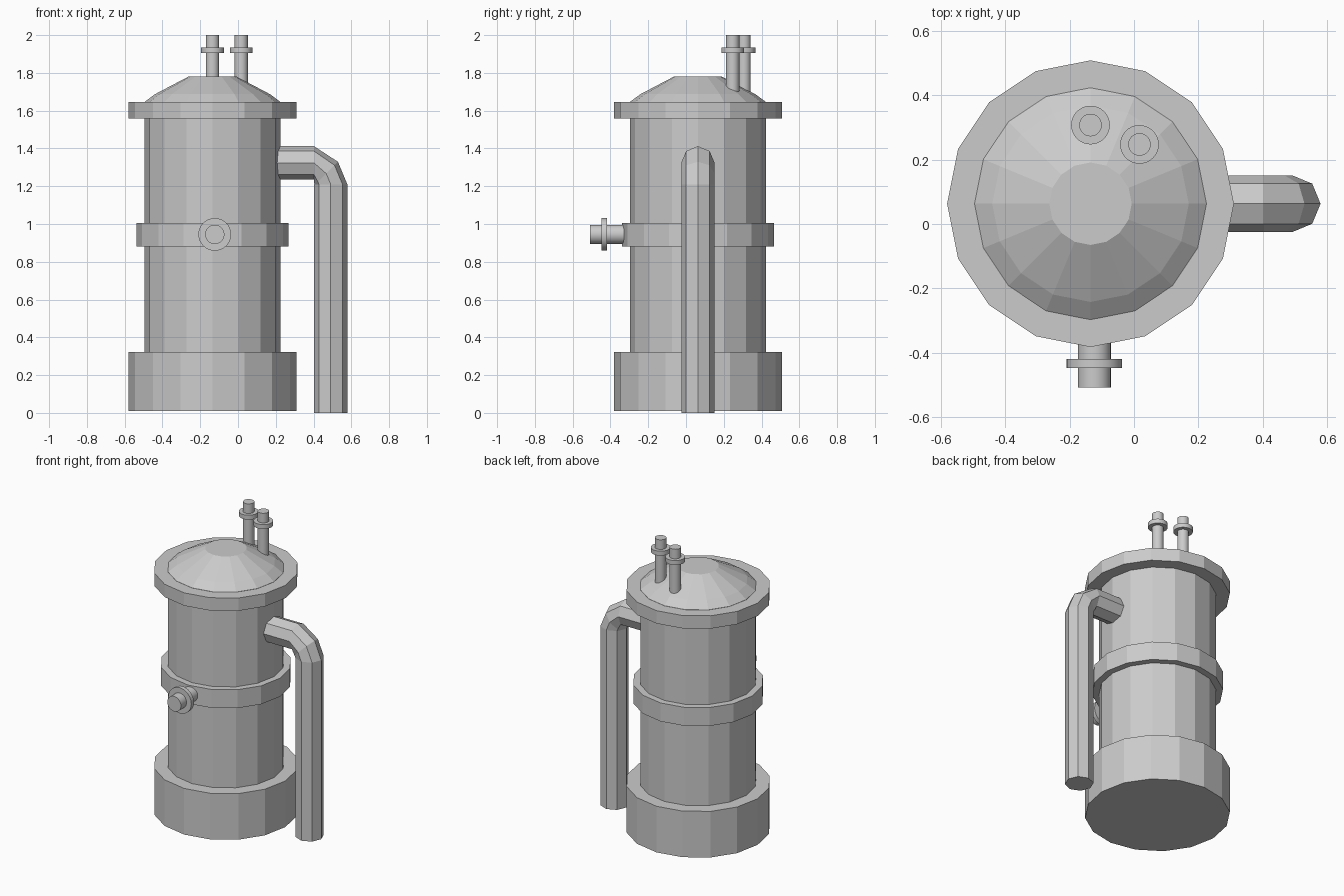
import bpy, bmesh, math
from mathutils import Vector

if "Cube" in bpy.data.objects:
    bpy.data.objects.remove(bpy.data.objects["Cube"])

CX, CY = -0.135, 0.063   # tank axis


def finish(bm, name, smooth=False):
    bmesh.ops.recalc_face_normals(bm, faces=bm.faces)
    me = bpy.data.meshes.new(name)
    bm.to_mesh(me)
    bm.free()
    ob = bpy.data.objects.new(name, me)
    bpy.context.collection.objects.link(ob)
    if smooth:
        bpy.context.view_layer.objects.active = ob
        ob.select_set(True)
        bpy.ops.object.shade_smooth_by_angle(angle=math.radians(30))
        ob.select_set(False)
    return ob


def skin(bm, rings):
    """Join equal-length vertex loops into a closed tube with end caps."""
    n = len(rings[0])
    vs = [[bm.verts.new(p) for p in r] for r in rings]
    for a, b in zip(vs, vs[1:]):
        for i in range(n):
            bm.faces.new((a[i], a[(i + 1) % n], b[(i + 1) % n], b[i]))
    bm.faces.new(vs[0])
    bm.faces.new(vs[-1])


def lathe(name, origin, profile, sides, axis='Z', smooth=False):
    """Turn a (radius, height) profile about the Z or Y axis."""
    rings = []
    for r, h in profile:
        ring = []
        for i in range(sides):
            a = math.tau * i / sides
            u, v = r * math.cos(a), r * math.sin(a)
            off = (u, v, h) if axis == 'Z' else (u, h, v)
            ring.append(Vector(origin) + Vector(off))
        rings.append(ring)
    bm = bmesh.new()
    skin(bm, rings)
    return finish(bm, name, smooth)


# Tank: shell, base, middle band, top rim and domed lid
axis = (CX, CY, 0)
for name, profile in {
    "tank_shell": [(0.36, 0.30), (0.36, 1.58)],
    "base_ring": [(0.445, 0.01), (0.445, 0.322)],
    "middle_band": [(0.403, 0.88), (0.403, 1.005)],
    "top_rim": [(0.445, 1.558), (0.445, 1.645)],
    "domed_lid": [(0.36, 1.64), (0.36, 1.646), (0.305, 1.687), (0.128, 1.78)],
}.items():
    lathe(name, axis, profile, 16)


# Flanged stub pipes: two on the lid, one on the front
def stub(name, origin, r, rf, start, f0, f1, end, axis):
    lathe(name, origin, [(r, start), (r, f0), (rf, f0), (rf, f1), (r, f1), (r, end)],
          32, axis, True)


stub("lid_pipe_back", (CX, 0.307, 0), 0.035, 0.06, 1.66, 1.905, 1.935, 2.0, 'Z')
stub("lid_pipe_side", (0.017, 0.247, 0), 0.035, 0.06, 1.66, 1.905, 1.935, 2.0, 'Z')
stub("front_pipe", (-0.123, 0, 0.945), 0.051, 0.0865, -0.30, -0.419, -0.447, -0.507, 'Y')

# Octagonal drain pipe with a two-step elbow, swept in the XZ plane
R = 0.088
path = [(0.15, 1.324, 90), (0.402, 1.324, 90), (0.467, 1.267, 45), (0.491, 1.21, 0), (0.491, 0, 0)]
rings = []
for x, z, tilt in path:
    t = math.radians(tilt)
    side = Vector((math.cos(t), 0, math.sin(t)))
    rings.append([Vector((x, CY, z)) + R * (side * math.cos(a) + Vector((0, 1, 0)) * math.sin(a))
                  for a in (math.tau * i / 8 for i in range(8))])
bm = bmesh.new()
skin(bm, rings)
finish(bm, "drain_pipe")
